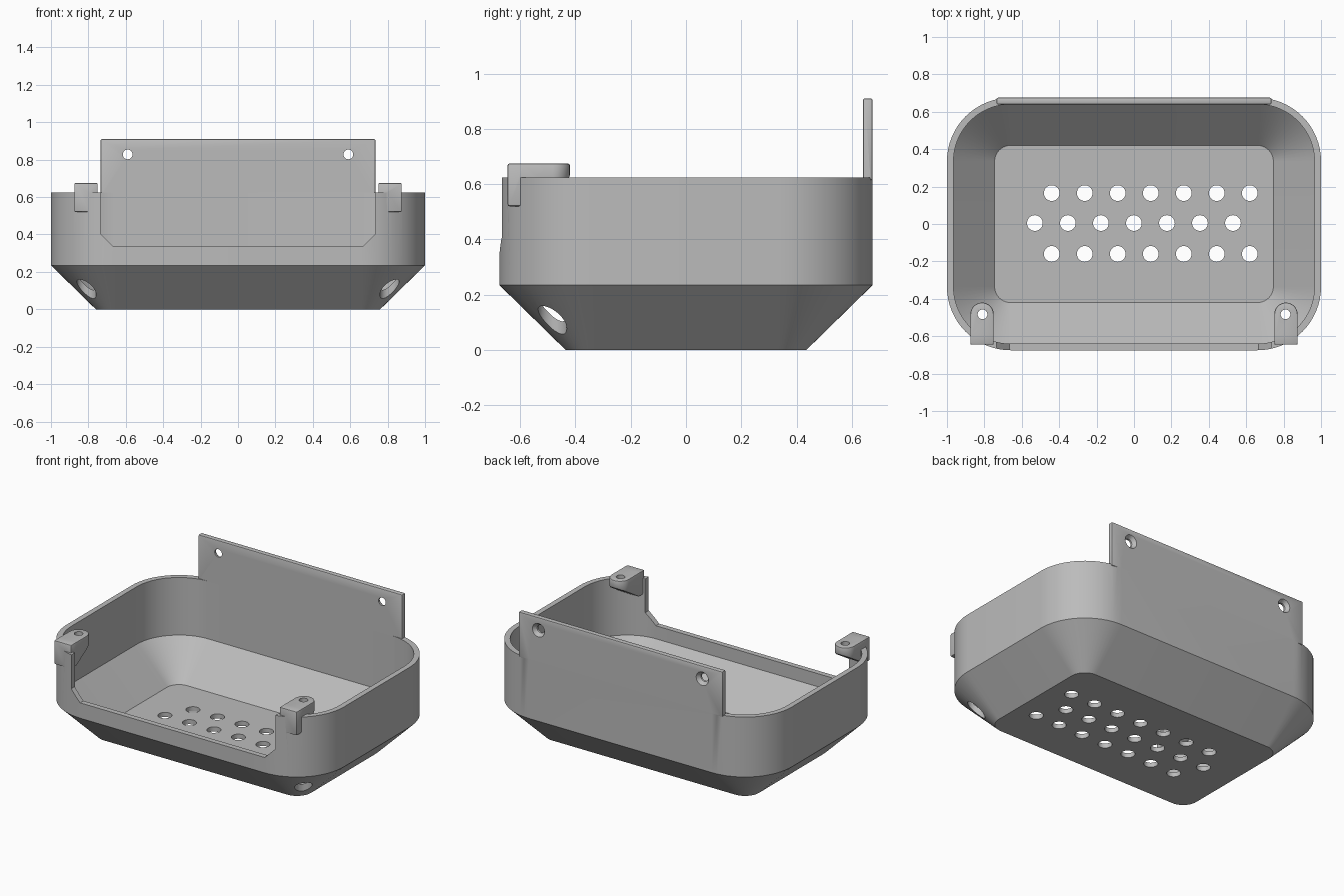
import bpy, bmesh, math
from mathutils import Matrix, Vector

if "Cube" in bpy.data.objects:
    bpy.data.objects.remove(bpy.data.objects["Cube"], do_unlink=True)

grey = bpy.data.materials.new("light grey plastic")
grey.use_nodes = True
grey.diffuse_color = (0.5, 0.5, 0.5, 1)
grey.node_tree.nodes["Principled BSDF"].inputs["Base Color"].default_value = (0.5, 0.5, 0.5, 1)


def make(name, bm):
    bmesh.ops.recalc_face_normals(bm, faces=bm.faces)
    mesh = bpy.data.meshes.new(name)
    bm.to_mesh(mesh)
    bm.free()
    mesh.materials.append(grey)
    obj = bpy.data.objects.new(name, mesh)
    bpy.context.collection.objects.link(obj)
    return obj


def activate(obj):
    bpy.ops.object.select_all(action="DESELECT")
    obj.select_set(True)
    bpy.context.view_layer.objects.active = obj


def soften(obj, width):
    mod = obj.modifiers.new("rounded edges", "BEVEL")
    mod.width, mod.segments, mod.limit_method = width, 2, "ANGLE"
    mod.angle_limit = math.radians(35)
    activate(obj)
    bpy.ops.object.modifier_apply(modifier=mod.name)


def combine(obj, other, operation):
    mod = obj.modifiers.new("combine", "BOOLEAN")
    mod.operation, mod.object, mod.solver = operation, other, "EXACT"
    activate(obj)
    bpy.ops.object.modifier_apply(modifier=mod.name)
    bpy.data.objects.remove(other, do_unlink=True)


def loft(bm, rings):
    """Skin a list of equal point rings and cap both ends."""
    loops = [[bm.verts.new(p) for p in ring] for ring in rings]
    n = len(loops[0])
    for a, b in zip(loops, loops[1:]):
        for i in range(n):
            j = (i + 1) % n
            bm.faces.new((a[i], a[j], b[j], b[i]))
    bm.faces.new(loops[0][::-1])
    bm.faces.new(loops[-1])


def add_rod(bm, centre, r1, r2, depth, along_y=False):
    turn = Matrix.Rotation(math.radians(-90), 4, "X") if along_y else Matrix()
    bmesh.ops.create_cone(bm, cap_ends=True, segments=32, radius1=r1, radius2=r2,
                          depth=depth, matrix=Matrix.Translation(centre) @ turn)


def tray_ring(inset, z, steps=16):
    hx, hy, r = 1 - inset, 0.675 - inset, 0.34 - inset
    ring = []
    for k, (sx, sy) in enumerate([(1, 1), (-1, 1), (-1, -1), (1, -1)]):
        for s in range(steps + 1):
            a = math.pi / 2 * (k + s / steps)
            ring.append((sx * (hx - r) + r * math.cos(a), sy * (hy - r) + r * math.sin(a), z))
    return ring


# Tray shell: tapered base, upright wall, hollow inside
bm = bmesh.new()
loft(bm, [tray_ring(d, z) for d, z in
          [(0.24, 0), (0, 0.235), (0, 0.625), (0.035, 0.625), (0.035, 0.25), (0.255, 0.03)]])
tray = make("tray", bm)

# Front opening with chamfered lower corners
half = [(0.665, 0.335), (0.735, 0.405), (0.735, 0.9)]
outline = half + [(-x, z) for x, z in reversed(half)]
bm = bmesh.new()
loft(bm, [[(x, y, z) for x, z in outline] for y in (-0.8, -0.5)])
combine(tray, make("front_opening_cutter", bm), "DIFFERENCE")

# Back mounting plate
bm = bmesh.new()
bmesh.ops.create_cube(bm, size=1, matrix=Matrix.Translation((0, 0.6575, 0.7625))
                      @ Matrix.Diagonal((1.47, 0.035, 0.295, 1)))
plate = make("back_plate", bm)
soften(plate, 0.007)
combine(tray, plate, "UNION")

# Front screw lugs: rounded inner end, underside tapering into the wall
for side in (-1, 1):
    w, cy = 0.0625, -0.4825
    plan = [(-w, -0.645), (w, -0.645), (w, -0.59)]
    plan += [(w * math.cos(math.pi * i / 14), cy + w * math.sin(math.pi * i / 14)) for i in range(15)]
    plan.append((-w, -0.59))

    def underside(y):
        return 0.52 + max(0, y + 0.59) * 0.62

    bm = bmesh.new()
    rings = [[(side * 0.8125 + x, y, underside(y)) for x, y in plan],
             [(side * 0.8125 + x, y, 0.675) for x, y in plan]]
    loft(bm, rings)
    # split the underside where the taper starts
    low = [v for v in bm.verts if abs(v.co.y + 0.59) < 1e-4 and v.co.z < 0.6]
    bmesh.ops.connect_verts(bm, verts=low)
    lug = make("screw_lug", bm)
    soften(lug, 0.007)
    combine(tray, lug, "UNION")

# Drain holes, screw holes and driver access holes
bm = bmesh.new()
for y, start in ((0.165, -0.44), (0.005, -0.53), (-0.16, -0.44)):
    for i in range(7):
        add_rod(bm, (start + 0.1765 * i, y, 0), 0.042, 0.042, 0.2)
for side in (-1, 1):
    add_rod(bm, (side * 0.81, -0.483, 0.65), 0.026, 0.026, 0.3)
    add_rod(bm, (side * 0.81, -0.483, 0.1), 0.052, 0.052, 0.5)
    add_rod(bm, (side * 0.59, 0.65, 0.828), 0.026, 0.026, 0.2, True)
combine(tray, make("hole_cutter", bm), "DIFFERENCE")

# Countersinks on the rear of the plate
bm = bmesh.new()
for side in (-1, 1):
    add_rod(bm, (side * 0.59, 0.67, 0.828), 0.024, 0.056, 0.04, True)
combine(tray, make("countersink_cutter", bm), "DIFFERENCE")

activate(tray)
bpy.ops.object.shade_smooth_by_angle(angle=math.radians(30))
